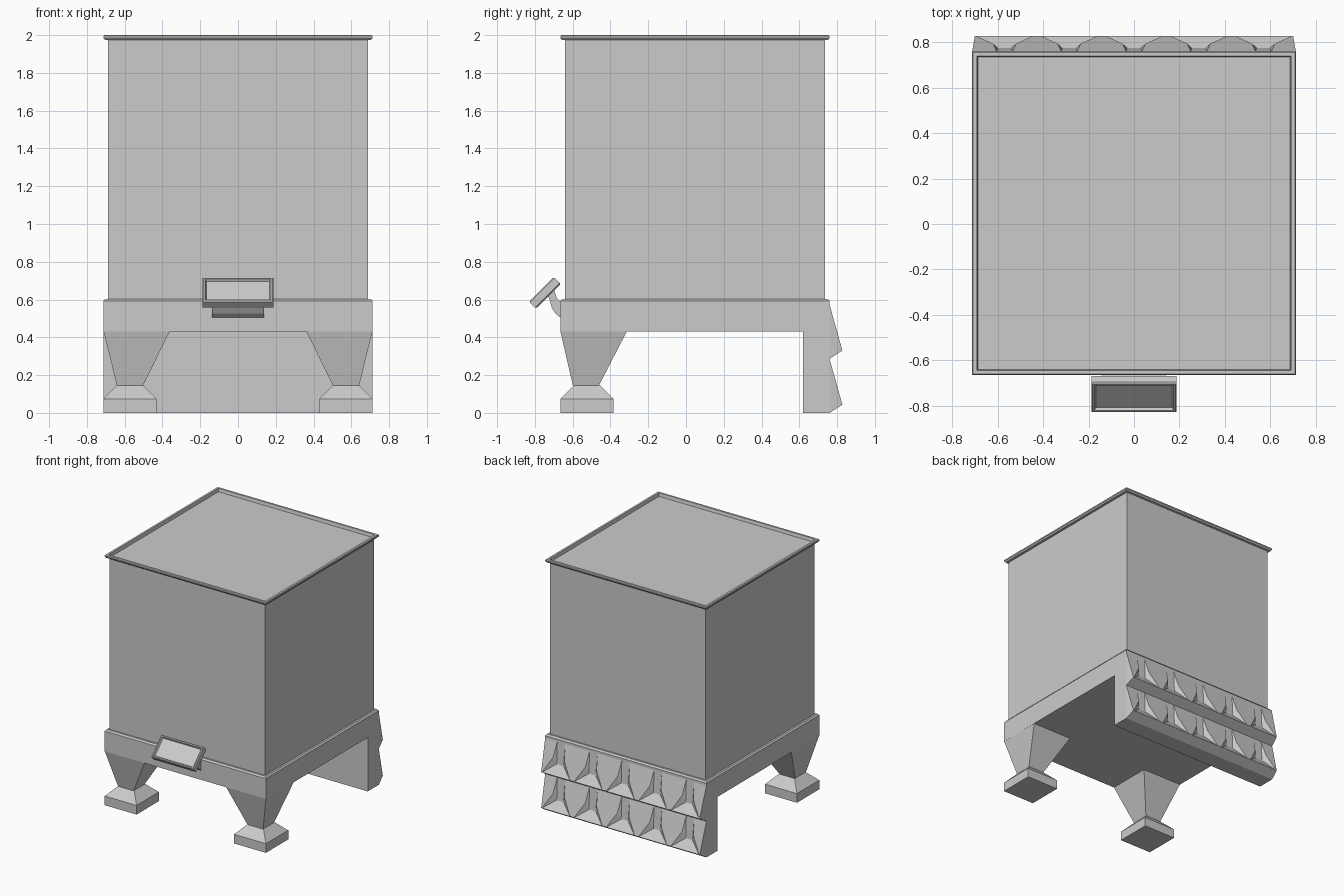
import bpy
import bmesh
from math import radians
from mathutils import Matrix, Vector

cube = bpy.data.objects.get("Cube")
if cube:
    bpy.data.objects.remove(cube, do_unlink=True)

grey = bpy.data.materials.new("plain grey")
grey.use_nodes = True
colour = (0.6, 0.6, 0.6, 1)
grey.diffuse_color = colour
grey.node_tree.nodes["Principled BSDF"].inputs["Base Color"].default_value = colour

MID_Y = 0.0475   # centre of the square housing
HALF = 0.7125    # half width of base and lid


def finish(bm, name):
    bmesh.ops.recalc_face_normals(bm, faces=bm.faces[:])
    mesh = bpy.data.meshes.new(name)
    bm.to_mesh(mesh)
    bm.free()
    mesh.materials.append(grey)
    obj = bpy.data.objects.new(name, mesh)
    bpy.context.scene.collection.objects.link(obj)
    return obj


def loft(name, levels):
    """Stack rectangles (centre x, centre y, half x, half y, z), capped at both ends."""
    bm = bmesh.new()
    rings = [[bm.verts.new((cx + sx * hx, cy + sy * hy, z))
              for sx, sy in ((-1, -1), (1, -1), (1, 1), (-1, 1))]
             for cx, cy, hx, hy, z in levels]
    for low, high in zip(rings, rings[1:]):
        for i in range(4):
            j = (i + 1) % 4
            bm.faces.new((low[i], low[j], high[j], high[i]))
    bm.faces.new(rings[0][::-1])
    bm.faces.new(rings[-1])
    return finish(bm, name)


def square_loft(name, levels, x=0, y=MID_Y):
    return loft(name, [(x, y, h, h, z) for h, z in levels])


# Housing: base slab, tall box, and rimmed lid with a sunken top
square_loft("base", [(HALF, 0.43), (HALF, 0.592), (HALF - 0.01, 0.604), (0.68, 0.604)])
square_loft("box", [(0.688, 0.59), (0.688, 1.975)])
square_loft("lid", [(0.688, 1.973), (0.705, 1.975), (HALF, 1.985), (HALF, 1.994),
                    (0.708, 2.0), (0.692, 2.0), (0.687, 1.975)])

# Front legs with flared feet
for side, label in ((1, "left"), (-1, "right")):
    loft(label + "_leg", [(side * 0.572, -0.53, 0.069, 0.069, 0.145),
                          (side * 0.5365, -0.489, 0.176, 0.176, 0.432)])
    square_loft(label + "_foot", [(0.141, 0), (0.141, 0.073), (0.069, 0.146)],
                side * 0.5715, -0.524)

# Rear support wall
loft("rear_wall", [(0, 0.69, HALF, 0.07, 0), (0, 0.69, HALF, 0.07, 0.44)])


# Rear cladding: two rows of five flared scoops
def scoop_row(name, drop):
    bm = bmesh.new()
    pitch = HALF * 2 / 5
    top, tip, heel = 0.573 - drop, 0.33 - drop, 0.287 - drop

    def on_slope(x, z):
        return (x, 0.76 + 0.068 * (top - z) / (top - tip), z)

    def face(points):
        bm.faces.new([bm.verts.new(p) for p in points])

    for n in range(-2, 3):
        cx = n * pitch

        def pair(x, y, z):
            return [(cx - x, y, z), (cx + x, y, z)]

        slot = pair(*on_slope(0.035, top))
        knee = pair(*on_slope(0.05, top - 0.12))
        toe = pair(*on_slope(0.125, tip))
        floor = pair(0.03, 0.775, tip + 0.07)
        outer_top = pair(*on_slope(pitch / 2, top))
        outer_tip = pair(*on_slope(pitch / 2, tip))
        outer_heel = pair(pitch / 2, 0.76, heel)
        for s in (0, 1):
            # Narrow the two free ends slightly toward the tip
            if n == (-2, 2)[s]:
                outer_tip[s] = (outer_tip[s][0] * 0.983, *outer_tip[s][1:])
                face([outer_top[s], outer_tip[s], outer_heel[s]])
            face([outer_top[s], slot[s], knee[s], toe[s], outer_tip[s]])
            face([slot[s], floor[s], knee[s]])
            face([knee[s], floor[s], toe[s]])
        face([slot[0], slot[1], floor[1], floor[0]])
        face([floor[0], floor[1], toe[1], toe[0]])
        face([outer_tip[0], toe[0], toe[1], outer_tip[1], outer_heel[1], outer_heel[0]])
        face([outer_top[0], slot[0], slot[1], outer_top[1], outer_heel[1], outer_heel[0]])
    bmesh.ops.remove_doubles(bm, verts=bm.verts[:], dist=0.0001)
    finish(bm, name)


scoop_row("upper_rear_scoops", 0)
scoop_row("lower_rear_scoops", 0.287)

# Tilted front panel: a plate with a bevelled edge and a sunken face
panel = loft("control_panel", [(0, 0, 0.182, 0.086, -0.026), (0, 0, 0.188, 0.092, -0.02),
                               (0, 0, 0.188, 0.092, 0.02), (0, 0, 0.182, 0.086, 0.026),
                               (0, 0, 0.174, 0.078, 0.026), (0, 0, 0.168, 0.072, 0.012)])
panel.data.transform(Matrix.Translation((0, -0.7475, 0.636)) @ Matrix.Rotation(radians(45), 4, 'X'))

# Curved bracket joining the panel to the base
bm = bmesh.new()
profile = [(-0.65, 0.505), (-0.668, 0.506), (-0.69, 0.525), (-0.71, 0.555),
           (-0.722, 0.6), (-0.735, 0.625), (-0.7, 0.655), (-0.685, 0.61), (-0.65, 0.575)]
section = bm.faces.new([bm.verts.new((-0.138, y, z)) for y, z in profile])
extruded = bmesh.ops.extrude_face_region(bm, geom=[section], use_keep_orig=True)
bmesh.ops.translate(bm, vec=Vector((0.276, 0, 0)),
                    verts=[v for v in extruded["geom"] if isinstance(v, bmesh.types.BMVert)])
finish(bm, "panel_bracket")
